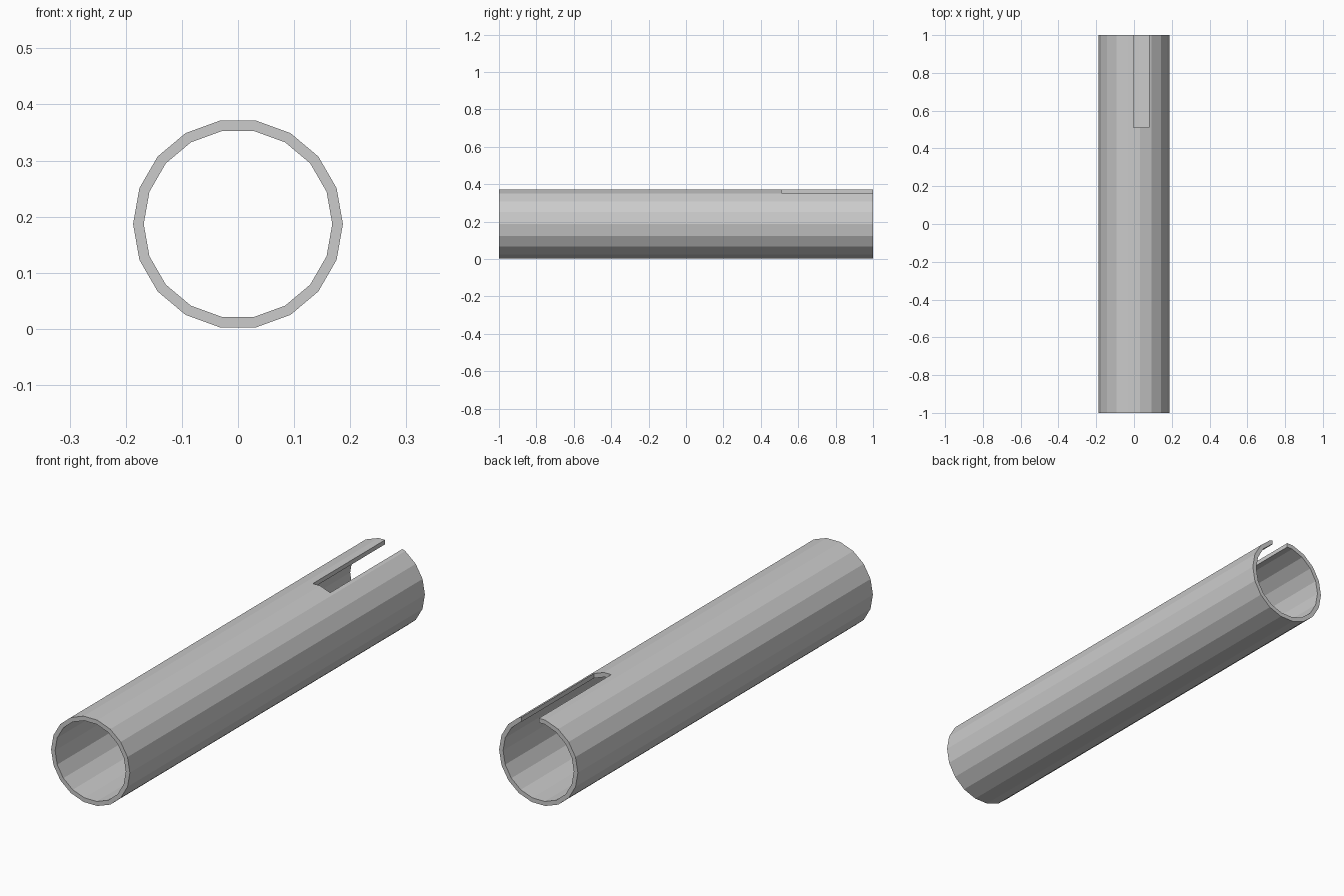
import bpy, bmesh, math

if "Cube" in bpy.data.objects:
    bpy.data.objects.remove(bpy.data.objects["Cube"])

SIDES, R_OUT, R_IN, LENGTH = 18, 0.187, 0.168, 2.0
CENTRE_Z = 0.187

# Hollow tube lying along y, low-poly with flat faces
bm = bmesh.new()
rings = []
for y in (-LENGTH / 2, LENGTH / 2):
    for r in (R_OUT, R_IN):
        rings.append([bm.verts.new((r * math.cos(a), y, CENTRE_Z + r * math.sin(a)))
                      for a in (math.tau * i / SIDES for i in range(SIDES))])
fo, fi, bo, bi = rings
for a, b in ((fo, bo), (bo, bi), (bi, fi), (fi, fo)):
    for i in range(SIDES):
        j = (i + 1) % SIDES
        bm.faces.new((a[i], a[j], b[j], b[i]))
bmesh.ops.recalc_face_normals(bm, faces=bm.faces)
mesh = bpy.data.meshes.new("tube")
bm.to_mesh(mesh)
bm.free()
tube = bpy.data.objects.new("tube", mesh)
bpy.context.collection.objects.link(tube)

# Open slot through the top wall at the back end
bpy.ops.mesh.primitive_cube_add(size=1, location=(0.039, 0.805, 0.4))
cutter = bpy.context.object
cutter.name = "slot_cutter"
cutter.scale = (0.082, 0.59, 0.3)
cutter.hide_render = True

cut = tube.modifiers.new("slot", 'BOOLEAN')
cut.operation = 'DIFFERENCE'
cut.solver = 'EXACT'
cut.object = cutter

bpy.context.view_layer.objects.active = tube
bpy.ops.object.modifier_apply(modifier=cut.name)
bpy.data.objects.remove(cutter)
